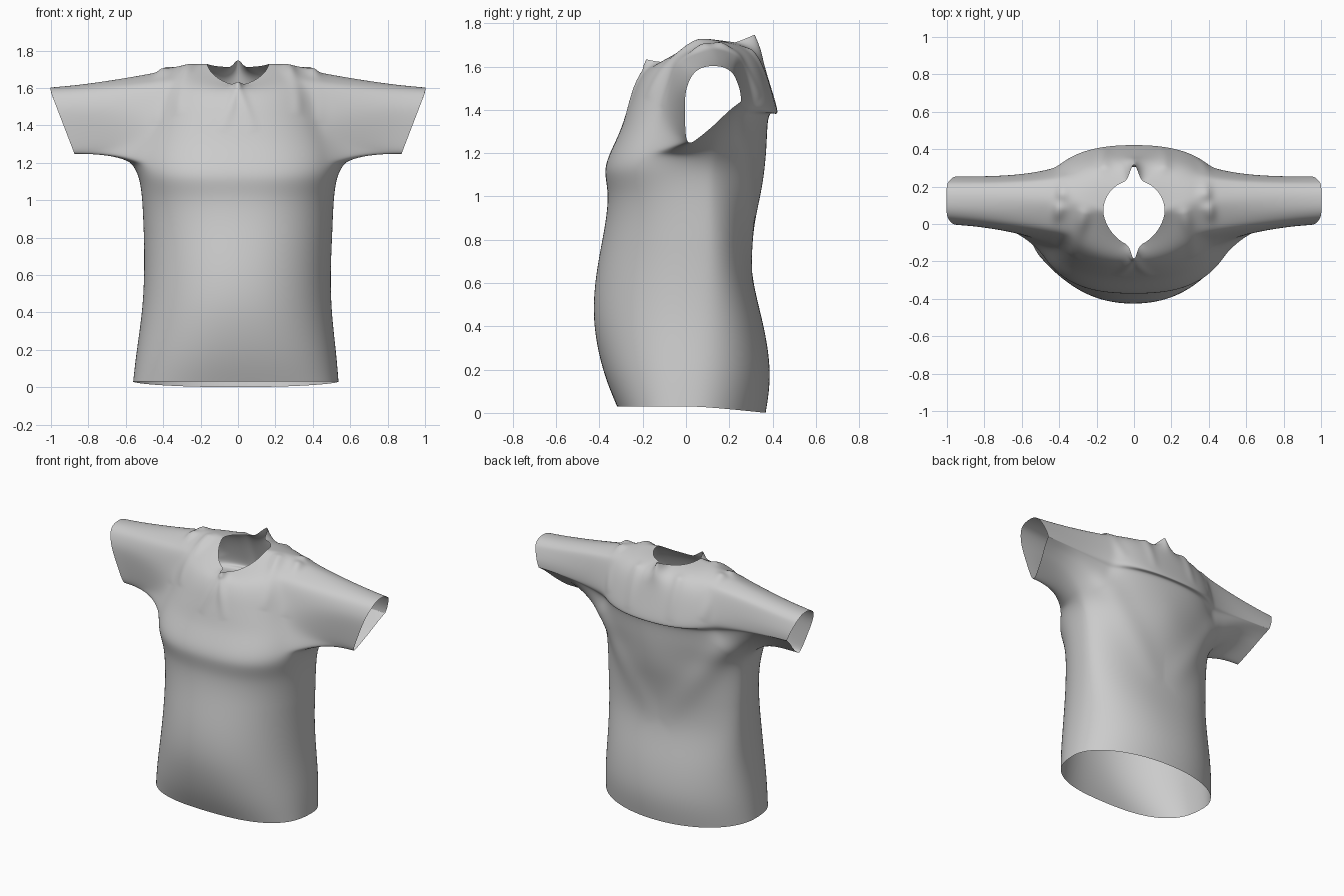
import bpy, bmesh, math
from mathutils import Vector

if "Cube" in bpy.data.objects:
    bpy.data.objects.remove(bpy.data.objects["Cube"])

# Torso rings: half width, side y, side z, front y, front z, front exponent, back y, back z, back exponent
RINGS = [
    (0.552, 0.03, 0.03, -0.32, 0.03, 2.6, 0.37, 0.00, 2.05),
    (0.538, 0.04, 0.18, -0.385, 0.18, 2.35, 0.40, 0.18, 2.1),
    (0.505, 0.06, 0.42, -0.438, 0.42, 2.15, 0.36, 0.42, 2.25),
    (0.500, 0.08, 0.65, -0.42, 0.65, 2.1, 0.293, 0.65, 2.3),
    (0.508, 0.09, 0.86, -0.375, 0.86, 2.2, 0.312, 0.86, 2.0),
    (0.515, 0.09, 1.02, -0.357, 1.02, 2.4, 0.35, 1.02, 1.8),
    (0.53, 0.09, 1.12, -0.385, 1.12, 2.6, 0.367, 1.14, 1.75),
    (0.56, 0.10, 1.18, -0.35, 1.21, 2.5, 0.375, 1.25, 1.85),
    (0.53, 0.10, 1.30, -0.305, 1.30, 2.4, 0.378, 1.36, 2.1),
    (0.50, 0.10, 1.38, -0.28, 1.38, 2.3, 0.395, 1.395, 2.2),
    (0.49, 0.11, 1.45, -0.26, 1.44, 2.2, 0.435, 1.365, 2.4),
    (0.47, 0.12, 1.56, -0.235, 1.51, 2.1, 0.405, 1.47, 2.4),
    (0.42, 0.12, 1.69, -0.20, 1.57, 2.0, 0.36, 1.61, 2.3),
    (0.30, 0.11, 1.73, -0.16, 1.60, 1.9, 0.31, 1.68, 2.2),
    (0.165, 0.07, 1.73, -0.12, 1.615, 1.7, 0.235, 1.71, 2.0),
]
H = 8                 # half-ring runs from -H (front) to H (back)
ARM, LOW, TOP = 3, 7, 12   # armhole half width in columns, first and last ring


def ring_point(r, j):
    w, ys, zs, yf, zf, nf, yb, zb, nb = r
    a = j * math.pi / (2 * H)
    c, s = max(math.cos(a), 0.0), abs(math.sin(a))
    y, z, n = (yf, zf, nf) if j < 0 else (yb, zb, nb)
    x = 0.0 if abs(j) == H else w * c ** (2 / n)
    k = s ** (2 / n)
    return Vector((x, ys + (y - ys) * k, zs + (z - zs) * s ** 1.2))


bm = bmesh.new()
grid = [[bm.verts.new(ring_point(r, j)) for j in range(-H, H + 1)] for r in RINGS]

# Pinched points at the front and back of the neckline
grid[-1][0].co = (0, -0.215, 1.64)
grid[-1][-1].co = (0, 0.36, 1.765)
grid[-2][0].co = (0, -0.205, 1.58)
grid[-2][-1].co = (0, 0.37, 1.67)

# Torso faces, leaving the armhole open
for k in range(len(RINGS) - 1):
    for i in range(2 * H):
        if LOW <= k < TOP and H - ARM <= i < H + ARM:
            continue
        bm.faces.new((grid[k][i], grid[k][i + 1], grid[k + 1][i + 1], grid[k + 1][i]))

# Armhole loop: bottom, back, top, front
a0, a1 = H - ARM, H + ARM
loop = [grid[LOW][i] for i in range(a0, a1)]
loop += [grid[k][a1] for k in range(LOW, TOP)]
loop += [grid[TOP][i] for i in range(a1, a0, -1)]
loop += [grid[k][a0] for k in range(TOP, LOW, -1)]


def power(v, e):
    return math.copysign(abs(v) ** e, v)


def cuff_point(p):
    """Slanted cuff outline with its low corner toward the front."""
    a = math.atan2((p.z - 1.44) / 0.24, (p.y - 0.09) / 0.19)
    c, s = math.cos(a), math.sin(a)
    y = 0.125 + 0.132 * power(c, 0.8)
    z = 1.44 + 0.165 * s
    if s < 0:
        y = 0.125 + 0.13 * power(c, 0.5 if c < 0 else 0.8)
        z = 1.44 - abs(s) ** (0.35 if c < 0 else 0.8) * (0.125 - 0.115 * power(c, 0.6))
    z = max(z, 1.235)
    return Vector((0.875 + 0.127 * min(1, max(0, z - 1.25) / 0.33), y, z))


# Sleeve lofted from the armhole to the cuff
start = [v.co.copy() for v in loop]
end = [cuff_point(p) for p in start]
prev = loop
for t in (0.1, 0.22, 0.38, 0.58, 0.8, 1.0):
    cur = []
    for p, q in zip(start, end):
        low = max(0, min(1, (1.5 - p.z) / 0.25))
        ez = 1 - (1 - t) ** (1.3 + 1.5 * low)
        ey = 1 - (1 - t) ** (3.2 if p.y > 0.12 else 1.3 + 1.2 * low)
        cur.append(bm.verts.new((p.x + (q.x - p.x) * t,
                                 p.y + (q.y - p.y) * ey, p.z + (q.z - p.z) * ez)))
    n = len(cur)
    for i in range(n):
        m = (i + 1) % n
        bm.faces.new((prev[i], prev[m], cur[m], cur[i]))
    prev = cur

bmesh.ops.recalc_face_normals(bm, faces=bm.faces)
mesh = bpy.data.meshes.new("shirt")
bm.to_mesh(mesh)
bm.free()
shirt = bpy.data.objects.new("shirt", mesh)
bpy.context.collection.objects.link(shirt)
bpy.context.view_layer.objects.active = shirt
shirt.select_set(True)

# Mirror to the other side and smooth
mir = shirt.modifiers.new("mirror", "MIRROR")
mir.use_clip = True
sub = shirt.modifiers.new("smooth", "SUBSURF")
sub.levels = sub.render_levels = 3
for name in ("mirror", "smooth"):
    bpy.ops.object.modifier_apply(modifier=name)

# Cloth folds: soft ridges fading along segments (start, end, width, height)
FOLDS = [
    ((0.0, -0.20, 1.60), (0.09, -0.28, 1.36), 0.028, 0.012),
    ((0.27, 0.05, 1.72), (0.32, -0.18, 1.45), 0.035, 0.020),
    ((0.40, 0.08, 1.69), (0.43, -0.10, 1.40), 0.035, 0.020),
    ((0.38, 0.16, 1.69), (0.36, 0.34, 1.45), 0.035, 0.018),
    ((0.16, 0.30, 1.66), (0.16, 0.41, 1.42), 0.035, 0.012),
    ((0.45, 0.24, 1.25), (0.03, 0.30, 0.65), 0.085, 0.018),
]
moves = []
for v in shirt.data.vertices:
    p = Vector((abs(v.co.x), v.co.y, v.co.z))
    h = 0
    for a, b, w, amp in FOLDS:
        a, b = Vector(a), Vector(b)
        u = max(0, min(1, (p - a).dot(b - a) / (b - a).length_squared))
        h += amp * (1 - u) ** 0.7 * math.exp(-((p - a.lerp(b, u)).length / w) ** 2)
    moves.append(v.normal * h)
for v, d in zip(shirt.data.vertices, moves):
    v.co += d
    # The hem hangs slightly toward the left
    v.co.x -= 0.012 * max(0, 1 - v.co.z / 0.8)

bpy.ops.object.shade_smooth()
cloth = bpy.data.materials.new("grey cloth")
cloth.diffuse_color = (0.6, 0.6, 0.6, 1)
cloth.use_nodes = True
cloth.node_tree.nodes["Principled BSDF"].inputs["Base Color"].default_value = cloth.diffuse_color
shirt.data.materials.append(cloth)
